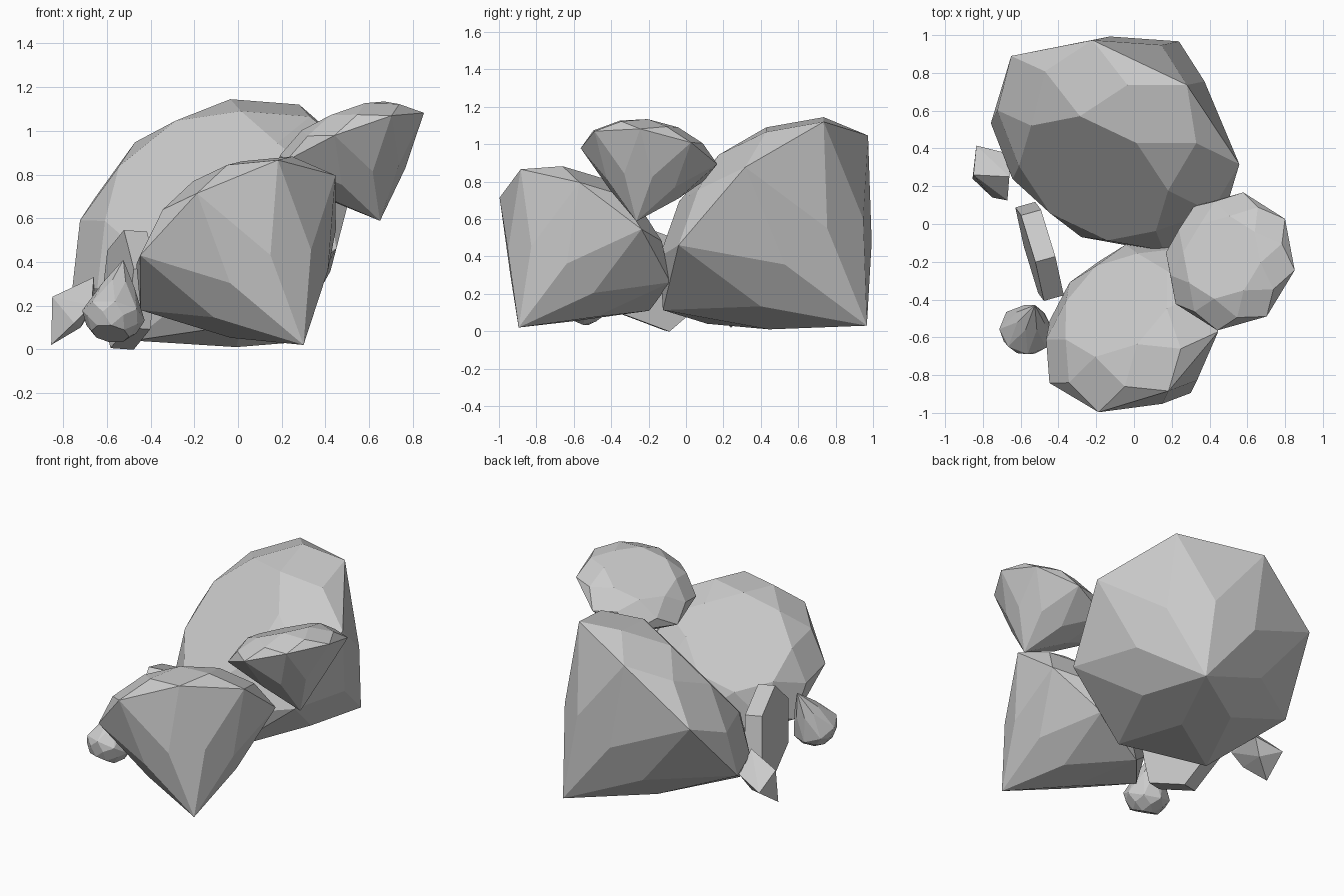
import bpy, bmesh
from math import sin, cos, pi
from mathutils import Vector

if "Cube" in bpy.data.objects:
    bpy.data.objects.remove(bpy.data.objects["Cube"])


def hull(name, points):
    """Flat-faced convex stone from a cloud of corner points."""
    bm = bmesh.new()
    for p in points:
        bm.verts.new(p)
    res = bmesh.ops.convex_hull(bm, input=bm.verts)
    loose = [v for v in bm.verts if not v.link_faces]
    bmesh.ops.delete(bm, geom=loose, context='VERTS')
    bmesh.ops.dissolve_limit(bm, angle_limit=0.01, verts=bm.verts, edges=bm.edges)
    bmesh.ops.recalc_face_normals(bm, faces=bm.faces)
    me = bpy.data.meshes.new(name)
    bm.to_mesh(me)
    bm.free()
    ob = bpy.data.objects.new(name, me)
    bpy.context.collection.objects.link(ob)
    return ob


def frame(axis, ref):
    n = Vector(axis).normalized()
    u = Vector(ref)
    u = (u - n * u.dot(n)).normalized()
    return n, u, n.cross(u)


def gem(name, centre, tip, corner, r, crown, seg=8):
    """Cut gem: tip, mid pavilion, girdle, mid crown and flat table rings."""
    c, tip = Vector(centre), Vector(tip)
    n, u, v = frame(c - tip, Vector(corner) - c)
    depth, half = (c - tip).length, pi / seg
    rings = [(r * 0.5 / cos(half), -depth / 2, half),
             (r, 0, 0),
             (r * 0.8 / cos(half), crown / 2, half),
             (r * 0.6, crown, 0)]
    pts = [tip]
    for rad, h, off in rings:
        for i in range(seg):
            a = off + 2 * half * i
            pts.append(c + n * h + (u * cos(a) + v * sin(a)) * rad)
    return hull(name, pts)


# Three large gems
gem("front_gem", (0, -0.54, 0.488), (0.30, -0.895, 0.02), (0.444, -0.566, 0.803), 0.543, 0.205)
gem("large_back_gem", (-0.10, 0.425, 0.58), (0.238, 0.967, 0.03), (0.553, 0.317, 0.875), 0.73, 0.285)
gem("upper_right_gem", (0.51, -0.198, 0.936), (0.65, -0.265, 0.588), (0.85, -0.245, 1.08), 0.374, 0.121)

# Small gem at the front left
gem("small_front_gem", (-0.57, -0.56, 0.155), (-0.525, -0.43, 0.41), (-0.71, -0.55, 0.19), 0.145, 0.095)

# Thin six-sided slab
c = Vector((-0.50, -0.145, 0.272))
n, u, v = frame((1, 0.28, -0.07), (0, -0.05, 0.27))
hull("thin_slab", [c + n * s + (u * cos(k * pi / 3) + v * sin(k * pi / 3)) * 0.275
                   for s in (-0.055, 0.055) for k in range(6)])

# Small shard at the back left
hull("small_shard", [(-0.855, 0.24, 0.02), (-0.85, 0.26, 0.24), (-0.835, 0.415, 0.14),
                     (-0.655, 0.37, 0.20), (-0.67, 0.125, 0.20), (-0.75, 0.14, 0.12),
                     (-0.66, 0.25, 0.33), (-0.72, 0.33, 0.10)])
